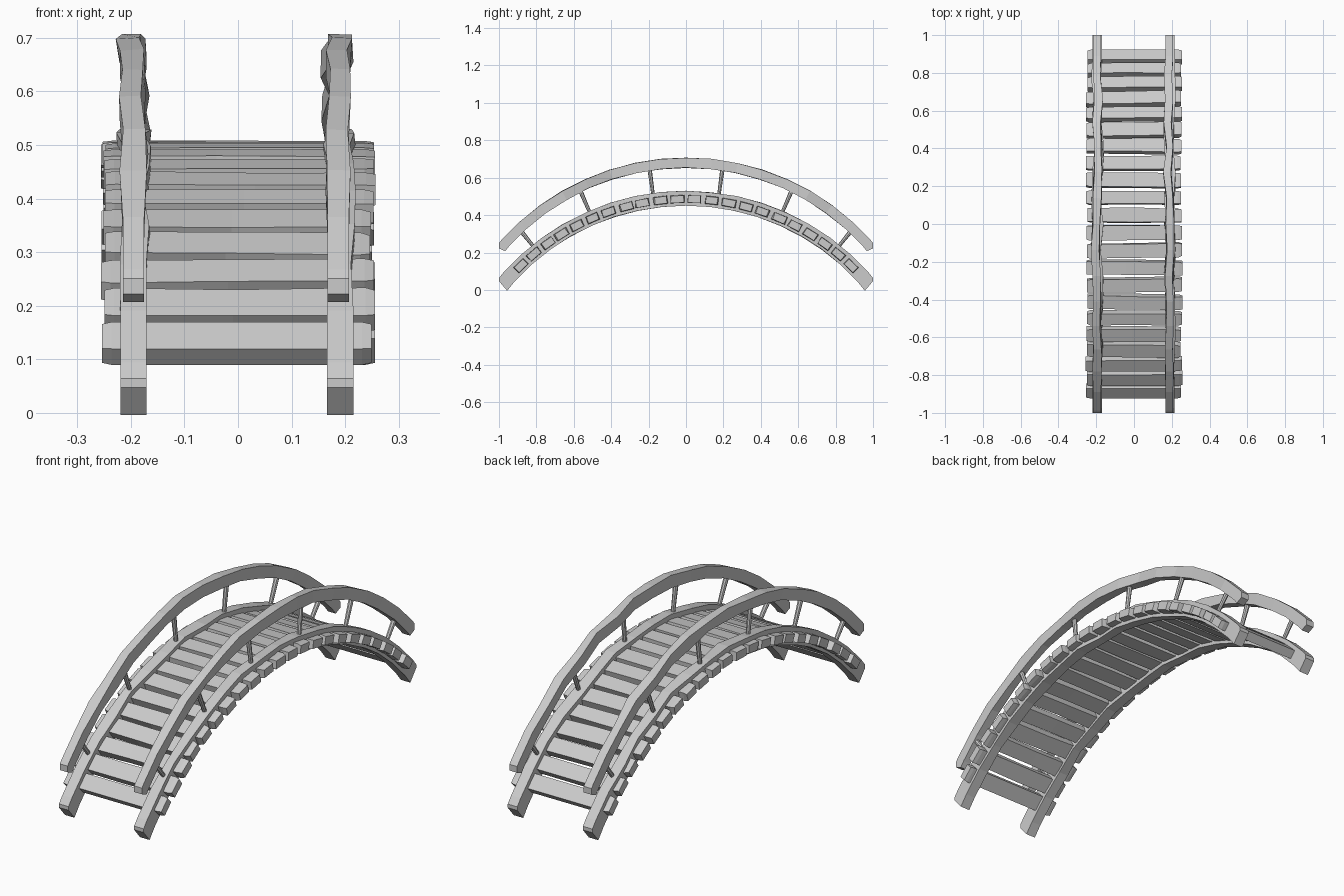
import bpy, bmesh, random
from math import sin, cos, radians
from mathutils import Vector

random.seed(11)
if "Cube" in bpy.data.objects:
    bpy.data.objects.remove(bpy.data.objects["Cube"], do_unlink=True)

wood = bpy.data.materials.new("grey_wood")
wood.use_nodes = True
GREY = (0.6, 0.6, 0.6, 1)
wood.diffuse_color = GREY
wood.node_tree.nodes["Principled BSDF"].inputs["Base Color"].default_value = GREY

BEAM_R, BEAM_Z = 1.274, -0.784     # deck arc radius and centre height
RAIL_R, RAIL_Z = 1.301, -0.621     # handrail arc radius and centre height


def jitter(amount):
    return random.uniform(-amount, amount)


def on_arc(x, radius, angle, centre_z):
    return Vector((x, radius * sin(angle), centre_z + radius * cos(angle)))


def loft(sections):
    """Closed skin through a list of equal-sized point rings."""
    bm = bmesh.new()
    rings = [[bm.verts.new(p) for p in ring] for ring in sections]
    n = len(rings[0])
    for a, b in zip(rings, rings[1:]):
        for i in range(n):
            j = (i + 1) % n
            bm.faces.new((a[i], a[j], b[j], b[i]))
    bm.faces.new(rings[0])
    bm.faces.new(rings[-1][::-1])
    return bm


def finish(name, bm):
    bmesh.ops.recalc_face_normals(bm, faces=bm.faces[:])
    mesh = bpy.data.meshes.new(name)
    bm.to_mesh(mesh)
    bm.free()
    mesh.materials.append(wood)
    obj = bpy.data.objects.new(name, mesh)
    bpy.context.collection.objects.link(obj)
    return obj


def cut(bm, point, normal):
    geom = bm.verts[:] + bm.edges[:] + bm.faces[:]
    bmesh.ops.bisect_plane(bm, geom=geom, plane_co=point, plane_no=normal,
                           clear_outer=True)
    bmesh.ops.holes_fill(bm, edges=bm.edges[:], sides=0)


def curved_timber(name, x, width, depth, radius, centre_z, foot_z, foot_normal):
    """Hand-hewn arched timber, trimmed upright and undercut at both ends."""
    sections = []
    steps = 18
    for i in range(steps + 1):
        a = radians(-54 + 108 * i / steps)
        rough = 1 if 2 < i < steps - 2 else 0
        cx = x + rough * jitter(0.008)
        ring = []
        for sx, sr in ((-1, -1), (1, -1), (1, 1), (-1, 1)):
            px = cx + sx * width / 2 + rough * jitter(0.006)
            ring.append(on_arc(px, radius + sr * depth / 2 + rough * jitter(0.002),
                               a, centre_z))
        sections.append(ring)
    bm = loft(sections)
    ny, nz = foot_normal
    for s in (-1, 1):
        cut(bm, (0, s, 0), (0, s, 0))
        cut(bm, (0, s, foot_z), (0, s * ny, nz))
    return finish(name, bm)


# Arched beams and handrails
for side, bx, rx in (("right", -0.195, -0.195), ("left", 0.191, 0.187)):
    curved_timber(side + "_beam", bx, 0.049, 0.077, BEAM_R, BEAM_Z,
                  0.047, (0.047, -0.04))
    curved_timber(side + "_handrail", rx, 0.04, 0.053, RAIL_R, RAIL_Z,
                  0.222, (0.015, -0.034))

    # Posts between beam and handrail
    for k in range(6):
        deg = -38.75 + 15.5 * k
        a = radians(deg)
        low = on_arc(bx, BEAM_R + 0.02, a, BEAM_Z)
        high = on_arc(rx, 1.455 - 0.04 * (deg / 38.75) ** 2, a, BEAM_Z)
        bm = bmesh.new()
        bmesh.ops.create_cone(bm, cap_ends=True, segments=8, radius1=0.009,
                              radius2=0.012, depth=(high - low).length)
        turn = (high - low).to_track_quat('Z', 'Y').to_matrix()
        bmesh.ops.rotate(bm, verts=bm.verts[:], cent=(0, 0, 0), matrix=turn)
        bmesh.ops.translate(bm, verts=bm.verts[:], vec=(low + high) / 2)
        finish(f"{side}_post_{k + 1}", bm)

# Deck planks with uneven ends and edges
COUNT = 22
for k in range(COUNT):
    a = radians(-44 + 88 * k / (COUNT - 1))
    rough = 0 if k in (0, COUNT - 1) else 1
    left, right = -0.252 + jitter(0.006), 0.251 + jitter(0.006)
    middle = jitter(0.05)
    half = 0.036 + rough * jitter(0.003)
    skew = rough * jitter(0.004)
    sections = []
    for x, size in ((left, 0.9), (left + 0.018, 1), (middle, 1),
                    (right - 0.018, 1), (right, 0.9)):
        ring = []
        for st, sr in ((-1, -1), (1, -1), (1, 1), (-1, 1)):
            t = st * half * size + skew * x / 0.25 + rough * jitter(0.003)
            r = BEAM_R - 0.004 + sr * 0.021 * size + rough * jitter(0.001)
            p = on_arc(x, r, a, BEAM_Z)
            ring.append(p + Vector((0, t * cos(a), -t * sin(a))))
        sections.append(ring)
    finish(f"deck_plank_{k + 1}", loft(sections))
